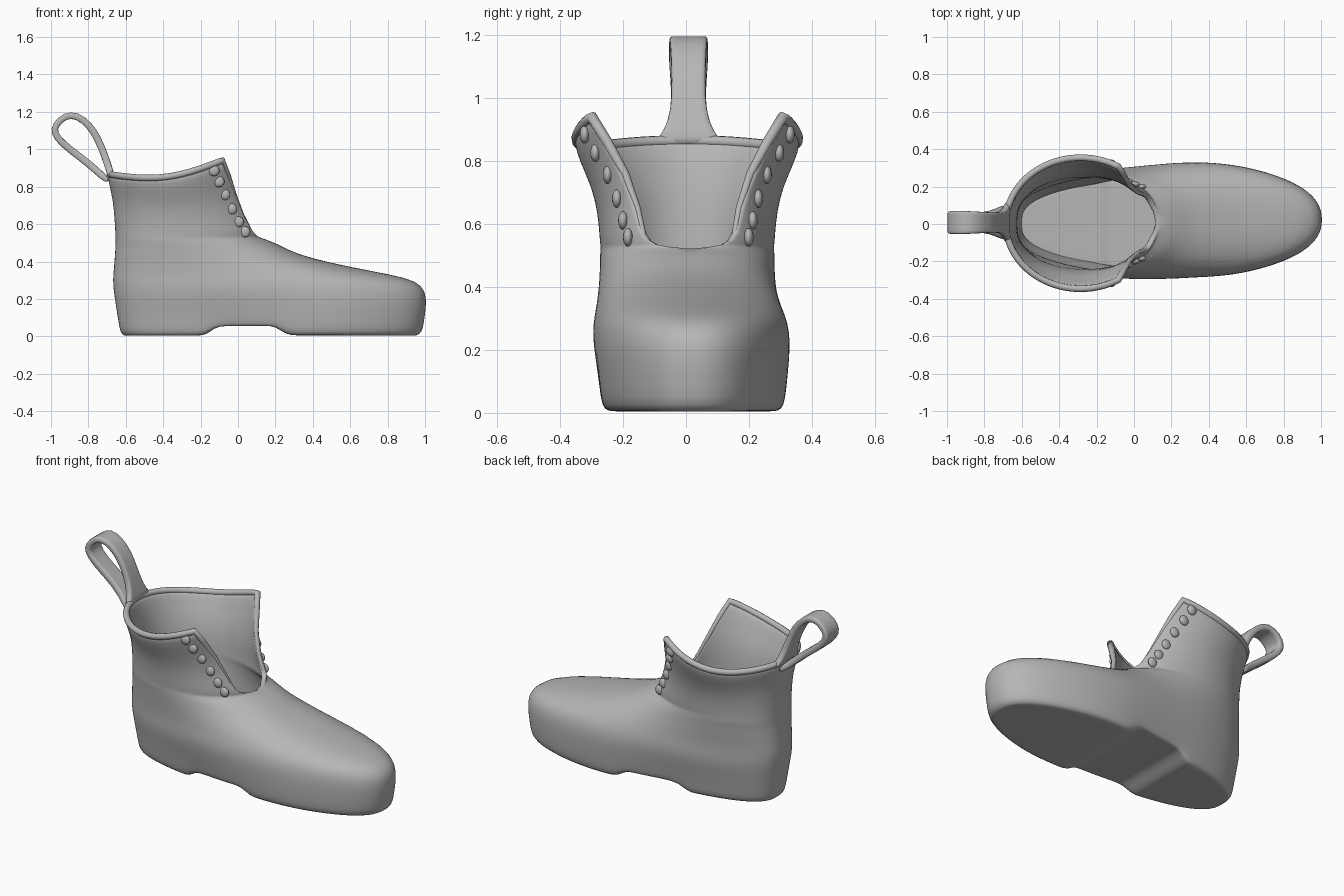
import bpy, bmesh, math
from mathutils import Vector

cube = bpy.data.objects.get("Cube")
if cube:
    bpy.data.objects.remove(cube)

# One plain grey for the whole boot
GREY = (0.47, 0.47, 0.47, 1)
grey = bpy.data.materials.new("plain grey")
grey.use_nodes = True
grey.diffuse_color = GREY
grey.node_tree.nodes["Principled BSDF"].inputs["Base Color"].default_value = GREY

STEPS = 90          # points around one ring
FOOT_SHIFT = 0.019  # forefoot leans to one side

# Rings from sole to collar: front x, front z, back x, back z, half width, half gap
RINGS = [
    (.955, .005, -.61, .005, .285, 0), (.985, .02, -.63, .02, .304, 0),
    (.995, .08, -.64, .08, .312, 0), (1.008, .17, -.654, .17, .318, 0),
    (1.003, .24, -.663, .23, .317, 0), (.96, .295, -.668, .28, .307, 0),
    (.82, .33, -.668, .32, .295, 0), (.6, .37, -.664, .36, .286, 0),
    (.4, .415, -.66, .41, .28, 0), (.28, .455, -.657, .45, .278, 0),
    (.21, .495, -.655, .48, .277, 0), (.13, .525, -.655, .51, .277, 0),
    (.11, .532, -.655, .53, .277, .115), (.08, .565, -.656, .56, .279, .15),
    (.035, .65, -.66, .63, .285, .168), (-.01, .76, -.668, .72, .305, .208),
    (-.045, .86, -.685, .8, .34, .265), (-.075, .94, -.7, .865, .365, .315),
]
THROAT = 12  # first ring with an open front


def smooth(a, b, x):
    t = min(1, max(0, (x - a) / (b - a)))
    return t * t * (3 - 2 * t)


def ring_point(ring, t, squash=1):
    """Point on a ring; t runs from -1 (right front edge) over 0 (heel) to 1."""
    xf, zf, xb, zb, w, gap = ring
    power = 0.75 + 0.25 * smooth(.33, .85, zf)
    start = math.asin((gap / w) ** (1 / power))
    a = math.pi + (start - math.pi) * abs(t)
    k = (math.cos(start) - math.cos(a)) / (math.cos(start) + 1)
    x = xf + (xb - xf) * k
    z = zf + (zb - zf) * k
    z -= 0.05 * smooth(.6, .94, zf) * math.sin(math.pi * k)
    # narrow heel, wide ball, rounded toe
    heel = 0.86 + 0.14 * smooth(.05, .35, zf)
    w *= heel + (1 - heel) * smooth(-.2, .6, x)
    power += 0.12 * smooth(.3, .8, x)
    y = math.copysign(w * abs(math.sin(a)) ** power, t) * squash
    # hollow under the arch of the sole
    arch = 0.055 * smooth(-.17, -.11, x) * (1 - smooth(.21, .27, x))
    return Vector((x, y + 0.004 + FOOT_SHIFT * smooth(-.1, .4, x), max(z, arch)))


def finish(obj, level=1):
    obj.data.materials.clear()
    obj.data.materials.append(grey)
    if level:
        sub = obj.modifiers.new("smooth", "SUBSURF")
        sub.levels = sub.render_levels = level
    for poly in obj.data.polygons:
        poly.use_smooth = True


def grid_object(name, rows, thickness, offset):
    """Skin rows of points, weld them and give the skin a thickness."""
    bm = bmesh.new()
    verts = [[bm.verts.new(p) for p in row] for row in rows]
    for lower, upper in zip(verts, verts[1:]):
        for i in range(len(lower) - 1):
            bm.faces.new((lower[i], lower[i + 1], upper[i + 1], upper[i]))
    bmesh.ops.remove_doubles(bm, verts=bm.verts, dist=0.0005)
    bmesh.ops.recalc_face_normals(bm, faces=bm.faces)
    mesh = bpy.data.meshes.new(name)
    bm.to_mesh(mesh)
    bm.free()
    obj = bpy.data.objects.new(name, mesh)
    bpy.context.collection.objects.link(obj)
    solid = obj.modifiers.new("thickness", "SOLIDIFY")
    solid.thickness = thickness
    solid.offset = offset
    finish(obj)


# Boot upper and sole in one skin
ts = [2 * i / STEPS - 1 for i in range(STEPS + 1)]
rows = [[ring_point(RINGS[0], t, s) for t in ts] for s in (0, .5, .9)]
rows += [[ring_point(r, t) for t in ts] for r in RINGS]
grid_object("boot_shell", rows, 0.03, -1)


def tapered_tube(name, points, radius):
    """Round bead along the points that thins out at both ends."""
    curve = bpy.data.curves.new(name, "CURVE")
    curve.dimensions = "3D"
    curve.bevel_depth = radius
    curve.bevel_resolution = 3
    spline = curve.splines.new("POLY")
    spline.points.add(len(points) - 1)
    last = len(points) - 1
    for i, (dst, p) in enumerate(zip(spline.points, points)):
        dst.co = (*p, 1)
        dst.radius = 0.5 + 0.5 * smooth(0, 4, min(i, last - i))
    spline.use_smooth = True
    obj = bpy.data.objects.new(name, curve)
    bpy.context.collection.objects.link(obj)
    curve.materials.append(grey)


# Rolled edge around the collar and down both sides of the throat
def inward(p):
    return p + Vector((-.3 - p.x, -p.y, 0)).normalized() * 0.015


edge_rings = RINGS[THROAT + 1:-1]
border = [ring_point(r, -1) for r in edge_rings] + rows[-1]
border += [ring_point(r, 1) for r in reversed(edge_rings)]
tapered_tube("collar_roll", [inward(p) for p in border], 0.018)

# Lace studs along both sides of the throat
throat = RINGS[THROAT:]


def throat_ring(u):
    i = min(int(u), len(throat) - 2)
    return [a + (b - a) * (u - i) for a, b in zip(throat[i], throat[i + 1])]


for side, label in ((1, "left"), (-1, "right")):
    for n in range(6):
        ring = throat_ring(0.8 + n * 0.76)
        bpy.ops.mesh.primitive_uv_sphere_add(
            segments=16, ring_count=10, radius=0.029,
            location=ring_point(ring, side * 0.915))
        stud = bpy.context.object
        stud.name = f"{label}_lace_stud_{n + 1}"
        stud.scale = (1, 0.55, 1)
        finish(stud, 0)

# Pull loop at the heel: x, z and half width along the strap
LOOP = [
    (-.675, .85, .12), (-.688, .89, .08), (-.71, .96, .055), (-.75, 1.06, .054),
    (-.795, 1.13, .056), (-.86, 1.182, .06), (-.925, 1.182, .063),
    (-.978, 1.13, .063), (-.984, 1.085, .06), (-.94, 1.03, .056),
    (-.845, .96, .054), (-.76, .89, .06), (-.69, .825, .1),
]
strap = [[Vector((x, 0.008 + w * s, z)) for s in (-1, -.8, 0, .8, 1)]
         for x, z, w in LOOP]
grid_object("heel_pull_loop", strap, 0.038, 0)
